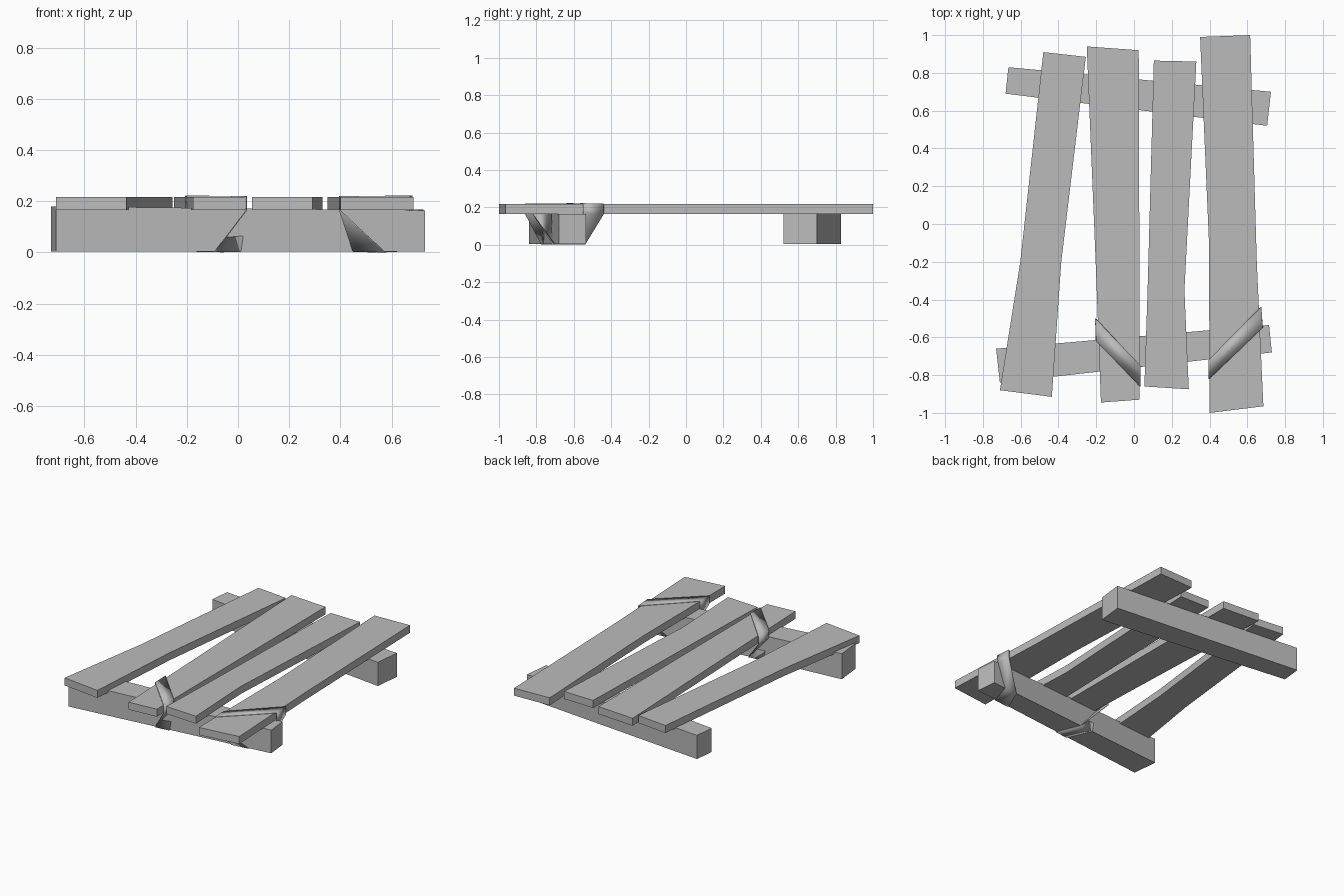
import bpy
import bmesh

cube = bpy.data.objects.get("Cube")
if cube:
    bpy.data.objects.remove(cube, do_unlink=True)

grey = bpy.data.materials.new("weathered grey")
grey.use_nodes = True
colour = (0.5, 0.5, 0.5, 1)
grey.diffuse_color = colour
for node in grey.node_tree.nodes:
    if node.type == 'BSDF_PRINCIPLED':
        node.inputs["Base Color"].default_value = colour
        node.inputs["Roughness"].default_value = 0.8


def finish(name, bm):
    bmesh.ops.recalc_face_normals(bm, faces=bm.faces[:])
    mesh = bpy.data.meshes.new(name)
    bm.to_mesh(mesh)
    bm.free()
    mesh.materials.append(grey)
    obj = bpy.data.objects.new(name, mesh)
    bpy.context.scene.collection.objects.link(obj)
    return obj


def slab(name, outline, low, high):
    """Extrude a flat outline upwards; high(x) gives the top height."""
    bm = bmesh.new()
    base = bm.faces.new([bm.verts.new((x, y, low)) for x, y in outline])
    top = bmesh.ops.extrude_face_region(bm, geom=[base])["geom"]
    for v in top:
        if isinstance(v, bmesh.types.BMVert):
            v.co.z = high(v.co.x)
    if not base.is_valid or len(bm.faces) < len(outline) + 2:
        bm.faces.new([v for v in bm.verts if v.co.z == low])
    return finish(name, bm)


def strap(name, front, back, front_foot, back_foot):
    """Thin band: diagonally over a plank, then round under the beam."""
    rings = [[(x, y, z) for x, y in front] for z in (0.165, 0.219)]
    rings += [[(x, y, z) for x, y in back] for z in (0.22, 0.165)]
    rings += [[(x, y, 0.003) for x, y in foot] for foot in (back_foot, front_foot)]
    bm = bmesh.new()
    loops = [[bm.verts.new(p) for p in ring] for ring in rings]
    for a, b in zip(loops, loops[1:] + loops[:1]):
        bm.faces.new((a[0], a[1], b[1], b[0]))
    obj = finish(name, bm)
    thick = obj.modifiers.new("thickness", 'SOLIDIFY')
    thick.thickness = 0.005
    thick.offset = 0
    bpy.ops.object.select_all(action='DESELECT')
    obj.select_set(True)
    bpy.context.view_layer.objects.active = obj
    bpy.ops.object.shade_smooth_by_angle(angle=0.7)
    return obj


# Cross beams, the front one tapering in height
slab("front_beam", [(-0.71, -0.84), (0.73, -0.68), (0.715, -0.535), (-0.73, -0.66)],
     0.004, lambda x: 0.172 - 0.008 * x / 0.72)
slab("rear_beam", [(-0.68, 0.69), (0.705, 0.52), (0.725, 0.70), (-0.665, 0.83)],
     0.004, lambda x: 0.168)

# Slightly bent planks, from right to left
planks = [
    ("plank_far_right", [(-0.71, -0.88), (-0.435, -0.915), (-0.385, -0.2),
                         (-0.255, 0.885), (-0.48, 0.91), (-0.602, -0.2)]),
    ("plank_middle_right", [(-0.175, -0.945), (0.03, -0.93), (0.028, 0),
                            (0.025, 0.92), (-0.25, 0.94), (-0.203, -0.2)]),
    ("plank_middle_left", [(0.055, -0.86), (0.29, -0.875), (0.267, -0.35),
                           (0.33, 0.86), (0.105, 0.865), (0.072, -0.35)]),
    ("plank_far_left", [(0.40, -1.0), (0.685, -0.965), (0.65, -0.2),
                        (0.615, 1.0), (0.35, 0.99), (0.397, -0.1)]),
]
for name, outline in planks:
    slab(name, outline, 0.165, lambda x: 0.217)

# Bands tying two planks to the front beam
strap("middle_strap", [(0.033, -0.86), (0.033, -0.75)], [(-0.2, -0.62), (-0.204, -0.5)],
      [(-0.09, -0.774), (0.01, -0.763)], [(-0.16, -0.608), (-0.06, -0.599)])
strap("left_strap", [(0.397, -0.82), (0.397, -0.72)], [(0.68, -0.55), (0.672, -0.44)],
      [(0.57, -0.70), (0.45, -0.714)], [(0.62, -0.54), (0.52, -0.549)])
